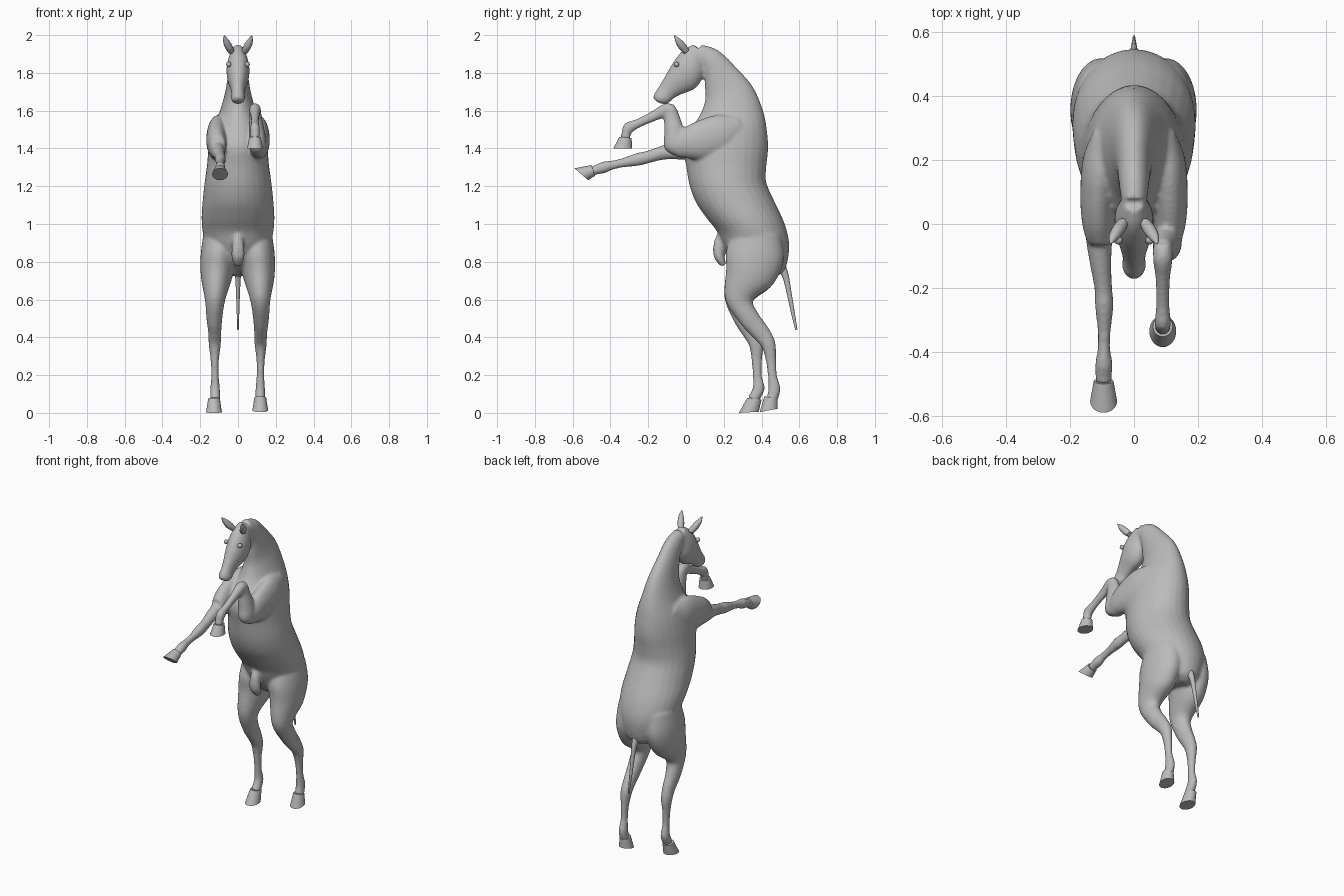
import bpy, bmesh, math
from mathutils import Vector

coat = bpy.data.materials.new("grey_coat")
coat.diffuse_color = (0.5, 0.5, 0.5, 1)


def smooth_path(rows, n):
    """Catmull-Rom interpolation through rows of numbers."""
    out = []
    for i in range(len(rows) - 1):
        p0, p1, p2 = rows[max(i - 1, 0)], rows[i], rows[i + 1]
        p3 = rows[min(i + 2, len(rows) - 1)]
        for k in range(n):
            t = k / n
            out.append([0.5 * (2 * b + (c - a) * t + (2 * a - 5 * b + 4 * c - d) * t * t
                               + (3 * b - a - 3 * c + d) * t ** 3)
                        for a, b, c, d in zip(p0, p1, p2, p3)])
    return out + [list(rows[-1])]


def loft(bm, rows, n=5, sides=28):
    """Rows: x, front y, front z, back y, back z, half width."""
    rings = []
    for x, yf, zf, yb, zb, w in smooth_path(rows, n):
        c = Vector((x, (yf + yb) / 2, (zf + zb) / 2))
        u = Vector((0, (yf - yb) / 2, (zf - zb) / 2))
        rings.append([bm.verts.new(c + u * math.cos(a) + Vector((w * math.sin(a), 0, 0)))
                      for a in (2 * math.pi * k / sides for k in range(sides))])
    for r, s in zip(rings, rings[1:]):
        for k in range(sides):
            j = (k + 1) % sides
            bm.faces.new((r[k], r[j], s[j], s[k]))
    bm.faces.new(rings[0])
    bm.faces.new(rings[-1])


def limb(rows):
    """Rows: x, y, z, half depth, half width -> loft rows square to the path."""
    out = []
    for i, (x, y, z, d, w) in enumerate(rows):
        a, b = rows[max(i - 1, 0)], rows[min(i + 1, len(rows) - 1)]
        t = Vector((b[1] - a[1], b[2] - a[2])).normalized()
        py, pz = t.y * d, -t.x * d
        out.append((x, y + py, z + pz, y - py, z - pz, w))
    return out


def finish(name, bm):
    bmesh.ops.recalc_face_normals(bm, faces=bm.faces)
    me = bpy.data.meshes.new(name)
    bm.to_mesh(me)
    bm.free()
    me.materials.append(coat)
    ob = bpy.data.objects.new(name, me)
    bpy.context.collection.objects.link(ob)
    bpy.ops.object.select_all(action='DESELECT')
    ob.select_set(True)
    bpy.context.view_layer.objects.active = ob
    bpy.ops.object.shade_smooth_by_angle(angle=math.radians(45))
    return ob


body = bmesh.new()
# torso and neck
loft(body, [(0, .07, 1.85, .08, 1.95, .04), (0, .095, 1.79, .17, 1.92, .048),
            (0, .10, 1.72, .265, 1.83, .055), (0, .10, 1.65, .355, 1.725, .07),
            (0, .07, 1.57, .408, 1.60, .10), (0, .02, 1.50, .428, 1.50, .135),
            (0, -.015, 1.41, .435, 1.40, .155), (0, 0, 1.31, .425, 1.30, .165),
            (0, .02, 1.20, .425, 1.22, .178), (0, .055, 1.11, .468, 1.12, .188),
            (0, .11, 1.03, .515, 1.02, .193), (0, .165, .96, .542, .93, .185),
            (0, .20, .88, .545, .85, .165), (0, .25, .80, .522, .755, .12),
            (0, .32, .75, .47, .72, .05)])
# head
loft(body, [(0, .045, 1.952, .10, 1.87, .035), (0, -.01, 1.925, .10, 1.82, .05),
            (0, -.055, 1.875, .085, 1.765, .061), (0, -.09, 1.82, .045, 1.715, .056),
            (0, -.118, 1.77, -.015, 1.69, .043), (0, -.145, 1.725, -.06, 1.668, .035),
            (0, -.168, 1.69, -.09, 1.642, .037), (0, -.172, 1.665, -.115, 1.635, .030),
            (0, -.158, 1.65, -.135, 1.638, .015)])
# sheath
loft(body, limb([(0, .19, .95, .02, .015), (0, .175, .90, .028, .03),
                 (0, .175, .83, .028, .035), (0, .20, .78, .015, .02)]))
# hind legs, right one set further back
hind = [(.09, .375, .95, .13, .09), (.10, .365, .83, .155, .095), (.11, .335, .72, .13, .083),
        (.118, .283, .60, .075, .054), (.122, .335, .50, .055, .042), (.12, .40, .42, .047, .034),
        (.12, .437, .36, .038, .032), (.12, .45, .28, .028, .022), (.119, .457, .20, .024, .020),
        (.118, .468, .13, .032, .025), (.118, .455, .07, .03, .027)]
shift = [0, 0, 0, -.005, -.028, -.05, -.065, -.075, -.08, -.083, -.10]
loft(body, limb(hind))
loft(body, limb([(-x - .003, y + s, z, d, w) for (x, y, z, d, w), s in zip(hind, shift)]))
# shoulders
for s in (-1, 1):
    loft(body, limb([(s * .085, .29, 1.53, .05, .04), (s * .105, .20, 1.48, .105, .055),
                     (s * .112, .09, 1.445, .105, .056), (s * .112, 0, 1.425, .082, .05),
                     (s * .105, -.055, 1.41, .055, .042)]))
# right foreleg, folded
loft(body, limb([(.105, -.01, 1.37, .03, .035), (.105, -.055, 1.42, .062, .045),
                 (.10, -.062, 1.49, .054, .042), (.093, -.075, 1.56, .043, .034),
                 (.09, -.085, 1.605, .038, .032)]))
loft(body, limb([(.09, -.06, 1.61, .025, .025), (.09, -.105, 1.605, .034, .031),
                 (.09, -.17, 1.572, .028, .023), (.09, -.25, 1.535, .024, .021),
                 (.09, -.305, 1.508, .031, .026), (.09, -.318, 1.475, .025, .025),
                 (.09, -.322, 1.45, .027, .026)]))
# left foreleg, stretched forward
loft(body, limb([(-.11, .08, 1.41, .07, .05), (-.11, -.02, 1.395, .055, .044),
                 (-.105, -.12, 1.378, .038, .034), (-.096, -.20, 1.355, .033, .028),
                 (-.093, -.255, 1.342, .034, .029), (-.093, -.33, 1.325, .025, .021),
                 (-.094, -.39, 1.312, .024, .02), (-.094, -.435, 1.30, .031, .027),
                 (-.095, -.475, 1.287, .025, .026), (-.095, -.495, 1.28, .026, .027)]))
horse = finish("body", body)
rm = horse.modifiers.new("blend", 'REMESH')
rm.mode = 'VOXEL'
rm.voxel_size = 0.009
rm.use_smooth_shade = True
sm = horse.modifiers.new("soften", 'SMOOTH')
sm.factor = 0.5
sm.iterations = 5

# hooves: coronet ring down to a flat sole; front and back points of each ring
for name, x, top, sole in (
        ("right_hind_hoof", .118, (.415, .088, .485, .075), (.39, .004, .485, .022)),
        ("left_hind_hoof", -.127, (.325, .08, .40, .07), (.28, .0, .385, .006)),
        ("right_fore_hoof", .09, (-.352, 1.462, -.288, 1.455), (-.385, 1.40, -.285, 1.40)),
        ("left_fore_hoof", -.095, (-.50, 1.312, -.482, 1.255), (-.59, 1.295, -.518, 1.232))):
    bm = bmesh.new()
    loft(bm, [(x, *top, .031), (x, *sole, .042)], n=3)
    finish(name, bm)

# ears and eyes
for s, side in ((-1, "left"), (1, "right")):
    bm = bmesh.new()
    loft(bm, limb([(s * .035, .005, 1.91, .016, .018), (s * .05, -.02, 1.94, .021, .021),
                   (s * .063, -.042, 1.97, .015, .016), (s * .073, -.062, 1.998, .002, .002)]), sides=14)
    finish(side + "_ear", bm)
    bm = bmesh.new()
    bmesh.ops.create_uvsphere(bm, u_segments=16, v_segments=10, radius=.014)
    bmesh.ops.translate(bm, verts=bm.verts, vec=(s * .049, -.05, 1.845))
    finish(side + "_eye", bm)

# tail dock
bm = bmesh.new()
loft(bm, limb([(0, .49, .80, .03, .025), (0, .525, .73, .018, .016), (0, .545, .64, .013, .011),
               (0, .566, .53, .01, .007), (0, .584, .44, .006, .004)]), sides=14)
finish("tail", bm)
